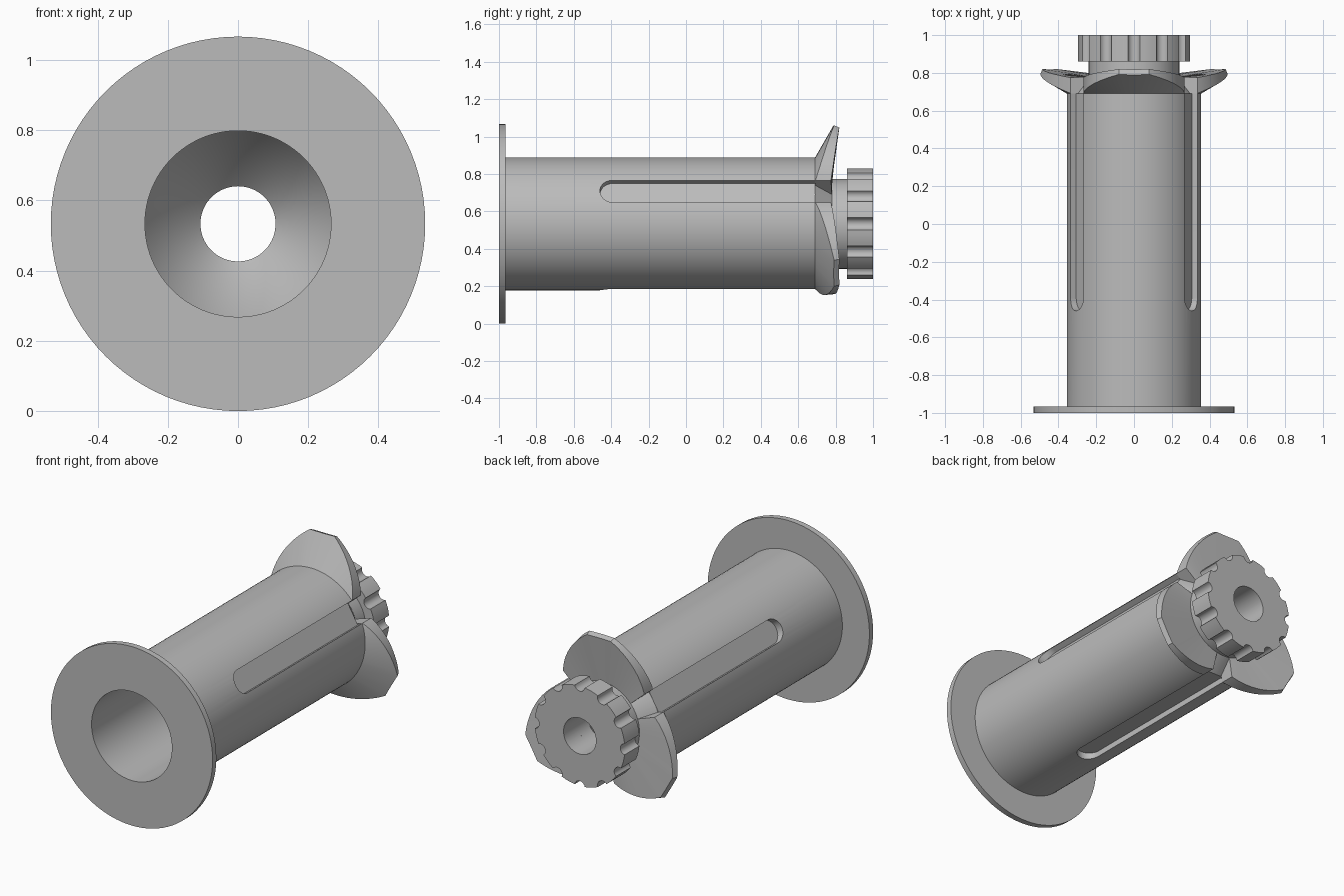
import bpy, bmesh
from math import sin, cos, pi, radians, degrees

if "Cube" in bpy.data.objects:
    bpy.data.objects.remove(bpy.data.objects["Cube"])

AXIS_Z = 0.533          # height of the long axis
TUBE_R, FLOOR_R = 0.355, 0.315
SHOULDER = 0.69         # where the tube ends and the barbs begin
SLOT_ANGLES = (30, 150, 270)
BARB_ANGLES = (90, 210, 330)

grey = bpy.data.materials.new("mid_grey")
grey.use_nodes = True
grey.diffuse_color = (0.5, 0.5, 0.5, 1)
grey.node_tree.nodes["Principled BSDF"].inputs["Base Color"].default_value = (0.5, 0.5, 0.5, 1)


def polar(r, a, y):
    """Point at radius r and angle a around the long axis."""
    return (r * cos(a), y, AXIS_Z + r * sin(a))


def loft(name, rings, closed=False):
    """Skin a list of equal closed rings; cap the ends unless closed."""
    bm = bmesh.new()
    rows = [[bm.verts.new(p) for p in ring] for ring in rings]
    n = len(rows[0])
    pairs = list(zip(rows, rows[1:])) + ([(rows[-1], rows[0])] if closed else [])
    for a, b in pairs:
        for i in range(n):
            j = (i + 1) % n
            bm.faces.new((a[i], a[j], b[j], b[i]))
    if not closed:
        bm.faces.new(rows[0])
        bm.faces.new(rows[-1])
    bmesh.ops.remove_doubles(bm, verts=bm.verts, dist=0.0005)
    bmesh.ops.recalc_face_normals(bm, faces=bm.faces)
    mesh = bpy.data.meshes.new(name)
    bm.to_mesh(mesh)
    bm.free()
    mesh.materials.append(grey)
    obj = bpy.data.objects.new(name, mesh)
    bpy.context.collection.objects.link(obj)
    return obj


def activate(obj):
    bpy.ops.object.select_all(action="DESELECT")
    obj.select_set(True)
    bpy.context.view_layer.objects.active = obj


def smooth(obj, angle=30):
    activate(obj)
    bpy.ops.object.shade_smooth_by_angle(angle=radians(angle))


def lathe(name, profile, n=96):
    return loft(name, [[polar(r, 2 * pi * i / n, y) for i in range(n)]
                       for y, r in profile], closed=True)


# Flanged tube with a funnel-shaped bore and a narrow neck at the back
body = lathe("flanged_tube", [
    (-1, 0.265), (-1, 0.533), (-0.965, 0.533), (-0.965, TUBE_R),
    (SHOULDER, TUBE_R), (SHOULDER, FLOOR_R), (0.78, 0.24), (0.87, 0.24),
    (0.87, 0.107), (0.77, 0.107), (0.69, 0.188), (0.56, 0.265)])


# Long round-ended slots along the tube
def slot_cutter(angle, half=0.068, start=-0.46, end=0.75):
    outline = [(half, end), (-half, end)]
    for i in range(17):
        t = pi + pi * i / 16
        outline.append((half * cos(t), start + half + half * sin(t)))
    a = radians(angle)
    rings = [[(r * cos(a) - u * sin(a), y, AXIS_Z + r * sin(a) + u * cos(a))
              for u, y in outline] for r in (FLOOR_R - 0.001, 0.45)]
    return loft("slot_cutter", rings)


for angle in SLOT_ANGLES:
    cutter = slot_cutter(angle)
    cutter.hide_render = True
    activate(body)
    mod = body.modifiers.new("slot", "BOOLEAN")
    mod.operation = "DIFFERENCE"
    mod.solver = "EXACT"
    mod.object = cutter
    bpy.ops.object.modifier_apply(modifier=mod.name)
    bpy.data.objects.remove(cutter)
smooth(body)


# Flared barbs: wide at the shoulder, narrowing to a flat tip
SPREAD, TIP = 49, 8.7


def barb(name, centre):
    steps = [-SPREAD + (SPREAD - TIP) * i / 14 for i in range(15)]
    steps += [0] + [-s for s in reversed(steps)]
    columns = []
    for s in steps:
        off = abs(s)
        if off <= TIP:
            rim = 0.527 / cos(radians(off))
        else:
            rim = TUBE_R + (0.533 - TUBE_R) * (SPREAD - off) / (SPREAD - TIP)
        lift = (rim - TUBE_R) / (0.533 - TUBE_R)
        a = radians(centre + s)
        columns.append([
            polar(0.26, a, SHOULDER),
            polar(TUBE_R, a, SHOULDER),
            polar(rim, a, SHOULDER + 0.002 + 0.1 * lift),
            polar(rim - 0.012 * lift, a, 0.775 + 0.045 * lift),
            polar(0.235, a, 0.78)])
    smooth(loft(name, columns), 25)


for label, angle in zip(("top", "right", "left"), BARB_ANGLES):
    barb(label + "_barb", angle)


# Knob with scooped grip notches and a centre hole
def knob_outline(r=0.297, notches=12, scoop=0.033):
    half = scoop / r
    pts = []
    for k in range(notches):
        a = 2 * pi * k / notches
        for i in range(9):
            t = -pi / 2 + pi * i / 8
            pts.append((r - 0.03 * cos(t), a + half * sin(t)))
        for i in (1, 2, 3):
            pts.append((r, a + half + (2 * pi / notches - 2 * half) * i / 4))
    return pts


outline = knob_outline()
knob = loft("notched_knob", [
    [polar(0.107, a, 0.86) for r, a in outline],
    [polar(r, a, 0.86) for r, a in outline],
    [polar(r, a, 1) for r, a in outline],
    [polar(0.107, a, 1) for r, a in outline]], closed=True)
smooth(knob)
